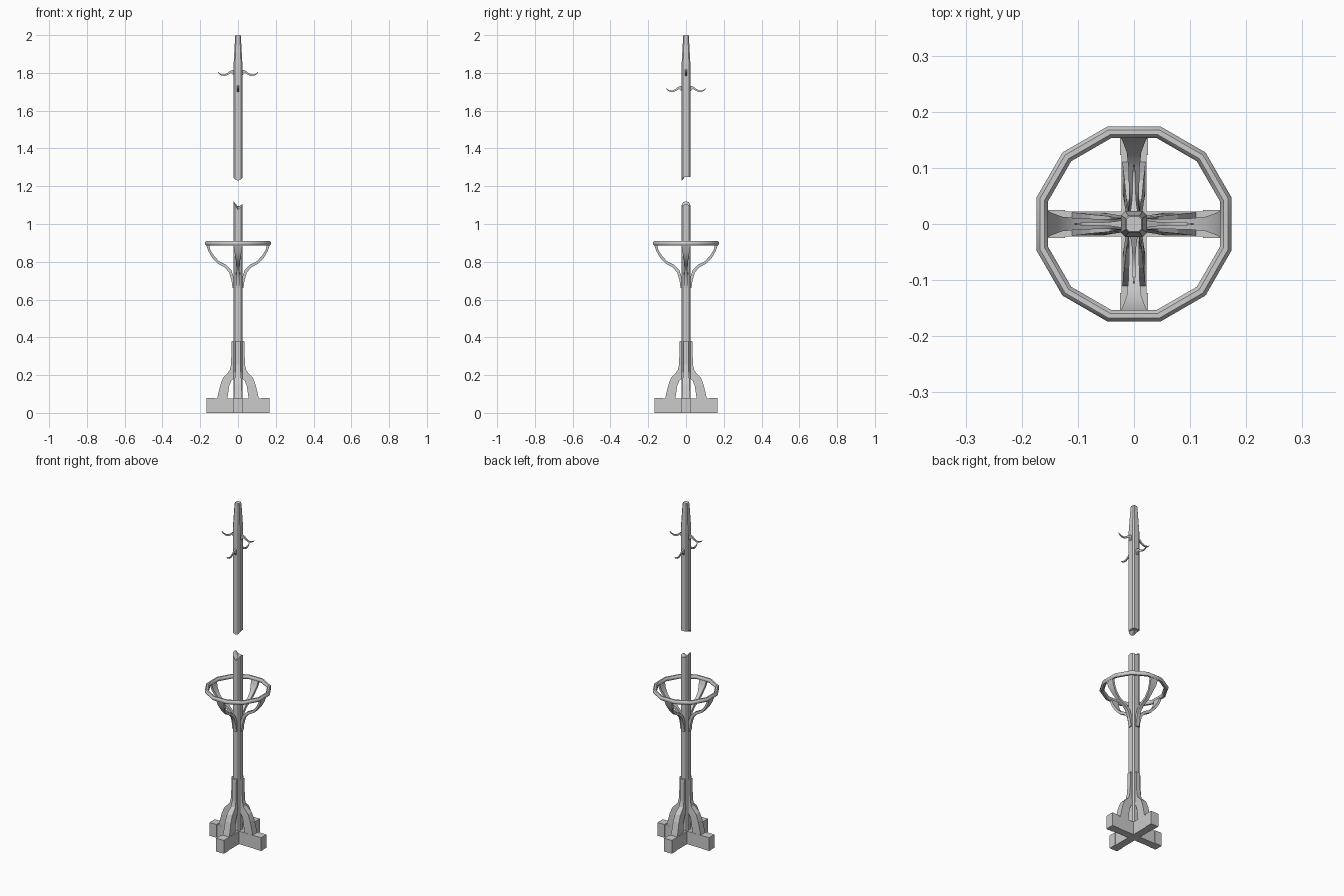
import bpy, bmesh
from math import cos, sin, pi
from mathutils import Matrix

if "Cube" in bpy.data.objects:
    bpy.data.objects.remove(bpy.data.objects["Cube"])


def finish(name, bm, smooth=None):
    bmesh.ops.recalc_face_normals(bm, faces=bm.faces)
    me = bpy.data.meshes.new(name)
    bm.to_mesh(me)
    bm.free()
    ob = bpy.data.objects.new(name, me)
    bpy.context.collection.objects.link(ob)
    if smooth:
        bpy.ops.object.select_all(action='DESELECT')
        ob.select_set(True)
        bpy.context.view_layer.objects.active = ob
        bpy.ops.object.shade_smooth_by_angle(angle=smooth)
    return ob


def bridge(bm, rings, closed=False):
    pairs = list(zip(rings, rings[1:] + rings[:1])) if closed else list(zip(rings, rings[1:]))
    for a, b in pairs:
        for i in range(len(a)):
            j = (i + 1) % len(a)
            bm.faces.new((a[i], a[j], b[j], b[i]))


def radial(name, sections, angle, smooth=None, dz=0):
    """Loft rectangles: (inner r, inner z, outer r, outer z, half width), turned about z."""
    bm = bmesh.new()
    rings = [[bm.verts.new(p) for p in ((ri, -w, zi + dz), (ro, -w, zo + dz),
                                        (ro, w, zo + dz), (ri, w, zi + dz))]
             for ri, zi, ro, zo, w in sections]
    bridge(bm, rings)
    bm.faces.new(rings[0])
    bm.faces.new(rings[-1])
    bmesh.ops.rotate(bm, verts=bm.verts, cent=(0, 0, 0), matrix=Matrix.Rotation(angle, 3, 'Z'))
    return finish(name, bm, smooth)


def outline(h, c):
    """Chamfered square with a midpoint on every long side."""
    k = h - c
    return [(h, -k), (h, 0), (h, k), (k, h), (0, h), (-k, h),
            (-h, k), (-h, 0), (-h, -k), (-k, -h), (0, -h), (k, -h)]


def pole(name, levels):
    """levels: (half width, 12 heights or one height, centre height)."""
    bm = bmesh.new()
    rings = []
    for h, zs, _ in levels:
        zs = zs if isinstance(zs, list) else [zs] * 12
        rings.append([bm.verts.new((x, y, z)) for (x, y), z in zip(outline(h, h * 0.33), zs)])
    bridge(bm, rings)
    for ring, lev in ((rings[0], levels[0]), (rings[-1], levels[-1])):
        mid = bm.verts.new((0, 0, lev[2]))
        for i in range(12):
            bm.faces.new((ring[i], ring[(i + 1) % 12], mid))
    return finish(name, bm)


# snapped pole, two pieces with splintered ends
pole("lower_pole", [
    (0.023, 0.0, 0.0),
    (0.023, [1.10, 1.105, 1.10, 1.095, 1.095, 1.10, 1.115, 1.12, 1.115, 1.10, 1.075, 1.09], 1.09)])
pole("upper_pole", [
    (0.023, [1.245, 1.25, 1.25, 1.25, 1.25, 1.25, 1.25, 1.25, 1.245, 1.235, 1.23, 1.235], 1.255),
    (0.023, 1.85, 0), (0.015, 1.995, 0), (0.013, 2.0, 2.0)])

# profiles of the repeated parts, from bottom/inside to top/outside
foot = [(0.0, 0.0, 0.0, 0.077, 0.022), (0.123, 0.0, 0.123, 0.076, 0.022),
        (0.123, 0.0, 0.123, 0.078, 0.025), (0.168, 0.0, 0.168, 0.078, 0.025)]
brace = [(0.057, 0.07, 0.112, 0.07, 0.021), (0.047, 0.14, 0.093, 0.15, 0.019),
         (0.036, 0.17, 0.078, 0.188, 0.017), (0.015, 0.19, 0.045, 0.222, 0.014),
         (0.015, 0.24, 0.037, 0.255, 0.012), (0.015, 0.38, 0.033, 0.38, 0.012)]
arm = [(0.015, 0.66, 0.029, 0.66, 0.011), (0.020, 0.71, 0.034, 0.70, 0.010),
       (0.035, 0.755, 0.046, 0.742, 0.009), (0.060, 0.782, 0.068, 0.769, 0.009),
       (0.100, 0.803, 0.108, 0.791, 0.010), (0.128, 0.832, 0.138, 0.823, 0.013),
       (0.147, 0.865, 0.158, 0.858, 0.020), (0.154, 0.893, 0.168, 0.890, 0.024)]
hook = [(0.020, -0.02, 0.020, 0.02, 0.006), (0.025, -0.012, 0.025, 0.016, 0.006),
        (0.036, 0.000, 0.040, 0.012, 0.004), (0.050, -0.009, 0.054, 0.000, 0.003),
        (0.068, -0.016, 0.070, -0.008, 0.003), (0.085, -0.015, 0.084, -0.008, 0.003),
        (0.098, -0.008, 0.096, -0.003, 0.002), (0.107, 0.003, 0.105, 0.004, 0.001)]

# four-fold parts around the pole
for i in range(4):
    a = i * pi / 2
    radial(f"foot_beam_{i + 1}", foot, a)
    radial(f"leg_brace_{i + 1}", brace, a)
    radial(f"ring_arm_{i + 1}", arm, a, 0.7)
    radial(f"coat_hook_{i + 1}", hook, a, 0.7, 1.80 if i % 2 == 0 else 1.715)

# twelve-sided umbrella ring with an eight-sided tube
bm = bmesh.new()
rings = []
for i in range(12):
    t = pi / 12 + i * pi / 6
    ring = []
    for j in range(8):
        u = pi / 8 + j * pi / 4
        r = (0.1635 + 0.0115 * cos(u)) / cos(pi / 12)
        ring.append(bm.verts.new((r * cos(t), r * sin(t), 0.898 + 0.0125 * sin(u))))
    rings.append(ring)
bridge(bm, rings, closed=True)
finish("umbrella_ring", bm, 0.8)
